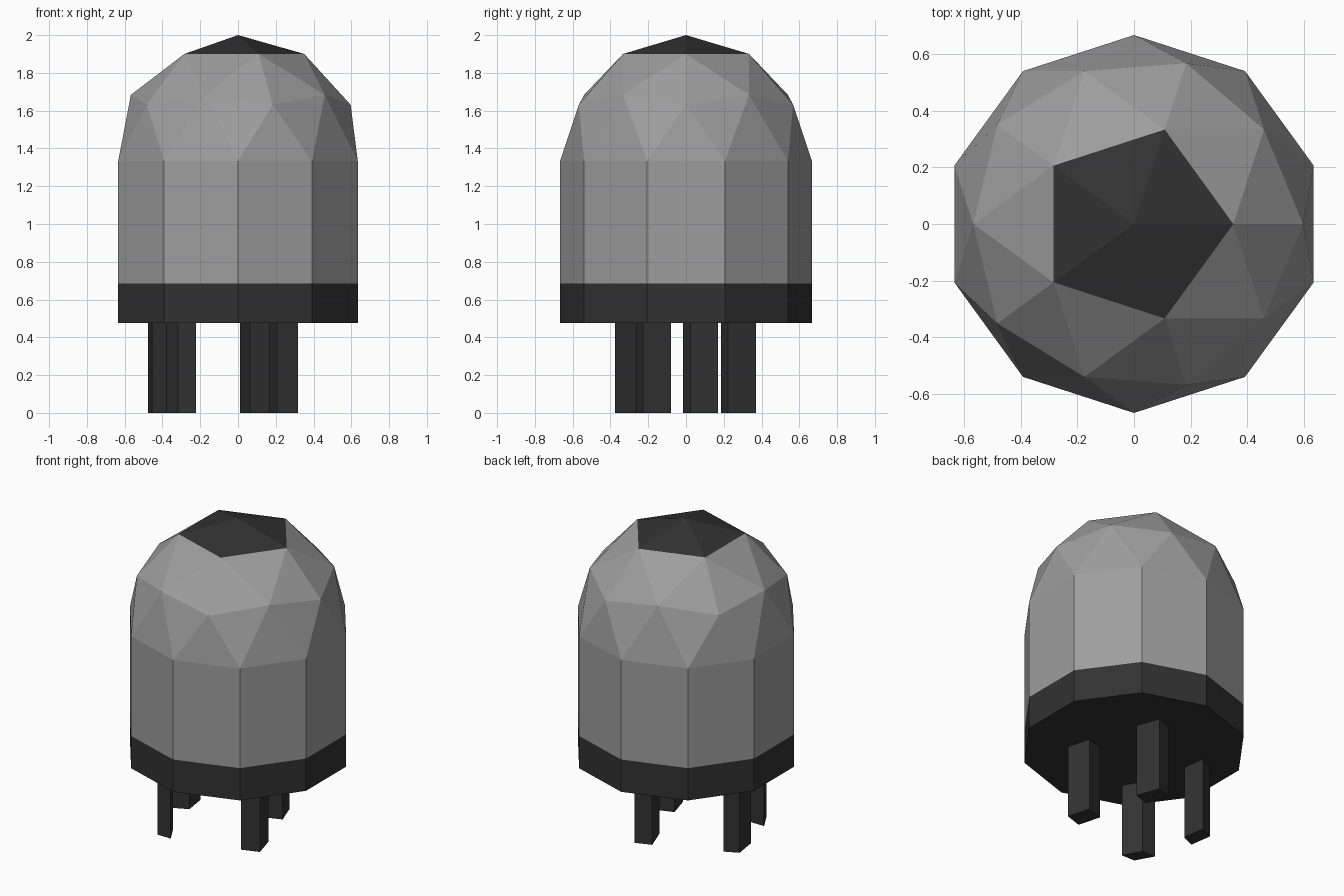
import bpy, bmesh
from mathutils import Vector

if "Cube" in bpy.data.objects:
    bpy.data.objects.remove(bpy.data.objects["Cube"])

R = 2 / 3                 # dome radius
DOME_Z = 2 - R            # height where the dome starts
BAND_TOP, BASE_Z = 0.685, 0.475


def material(name, value):
    m = bpy.data.materials.new(name)
    m.diffuse_color = (value, value, value, 1)
    m.use_nodes = True
    m.node_tree.nodes["Principled BSDF"].inputs["Base Color"].default_value = m.diffuse_color
    return m


grey = material("mid grey", 0.34)
dark = material("dark grey", 0.032)


def make_object(name, bm, mats):
    bmesh.ops.recalc_face_normals(bm, faces=bm.faces[:])
    mesh = bpy.data.meshes.new(name)
    bm.to_mesh(mesh)
    bm.free()
    for m in mats:
        mesh.materials.append(m)
    ob = bpy.data.objects.new(name, mesh)
    bpy.context.collection.objects.link(ob)
    return ob


# Body: faceted half sphere whose ten-sided rim is pulled down to the base
bm = bmesh.new()
bmesh.ops.create_icosphere(bm, subdivisions=2, radius=R)
bmesh.ops.delete(bm, geom=[v for v in bm.verts if v.co.z < -0.01], context='VERTS')
bmesh.ops.translate(bm, verts=bm.verts[:], vec=(0, 0, DOME_Z))
rim = [e for e in bm.edges if e.is_boundary]
for z in (BAND_TOP, BASE_Z):
    new = bmesh.ops.extrude_edge_only(bm, edges=rim)["geom"]
    for v in new:
        if isinstance(v, bmesh.types.BMVert):
            v.co.z = z
    rim = [e for e in new if isinstance(e, bmesh.types.BMEdge) and e.is_boundary]
bmesh.ops.contextual_create(bm, geom=rim)
# Dark cap on top and dark band with underside at the bottom
for f in bm.faces:
    z = f.calc_center_median().z
    f.material_index = 1 if z < BAND_TOP - 0.05 or z > 1.91 else 0
make_object("domed_body", bm, [grey, dark])


# Legs: slanted-section posts, each from a corner and two side directions
def leg(name, corner, side_a, side_b):
    c, a, b = Vector(corner), Vector(side_a), Vector(side_b)
    bm = bmesh.new()
    base = bm.faces.new([bm.verts.new((p.x, p.y, 0)) for p in (c, c + a, c + a + b, c + b)])
    top = bmesh.ops.extrude_face_region(bm, geom=[base], use_keep_orig=True)["geom"]
    bmesh.ops.translate(bm, vec=(0, 0, BASE_Z + 0.01),
                        verts=[v for v in top if isinstance(v, bmesh.types.BMVert)])
    make_object(name, bm, [dark])


leg("front_right_leg", (0.206, -0.264), (0.111, 0.037), (-0.042, 0.148))
leg("back_right_leg", (0.063, 0.185), (0.103, 0.037), (-0.053, 0.148))
leg("front_left_leg", (-0.317, -0.375), (0.095, 0.0), (-0.063, 0.115))
leg("back_left_leg", (-0.455, -0.016), (0.088, 0.04), (-0.021, 0.145))
